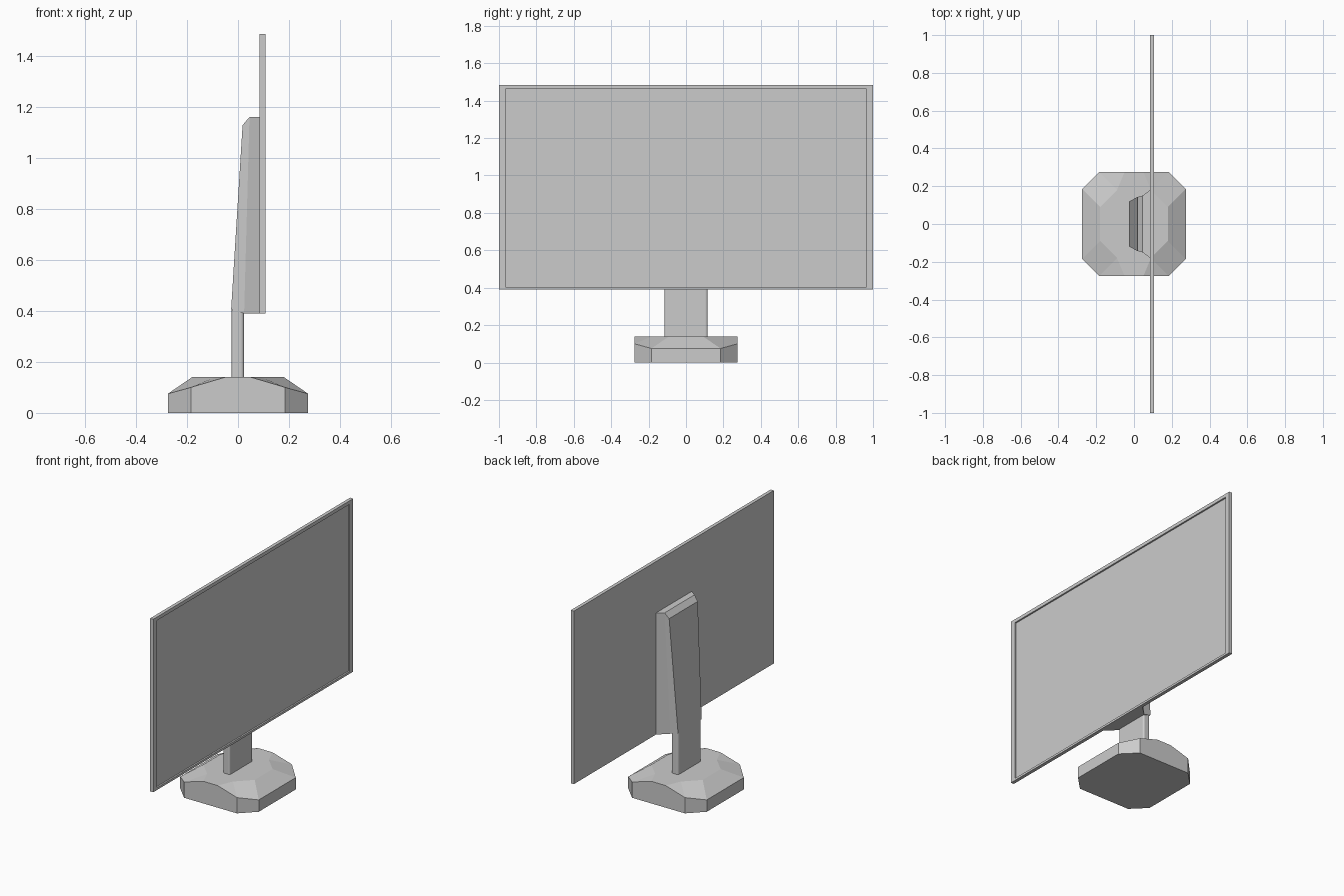
import bpy, bmesh

if "Cube" in bpy.data.objects:
    bpy.data.objects.remove(bpy.data.objects["Cube"])


def make(name, build):
    bm = bmesh.new()
    build(bm)
    bmesh.ops.recalc_face_normals(bm, faces=bm.faces)
    me = bpy.data.meshes.new(name)
    bm.to_mesh(me)
    bm.free()
    ob = bpy.data.objects.new(name, me)
    bpy.context.collection.objects.link(ob)
    return ob


def box(bm, x0, x1, y, z0, z1):
    r = bmesh.ops.create_cube(bm, size=1)
    for v in r["verts"]:
        v.co.x = x1 if v.co.x > 0 else x0
        v.co.y = y if v.co.y > 0 else -y
        v.co.z = z1 if v.co.z > 0 else z0
    return r["verts"]


# base: one quadrant of faces, repeated by mirroring
def base(bm):
    a, b, c, d = (.275, 0, .075), (.275, .185, .075), (.185, .275, .10), (.05, .275, .14)
    e, f, g, h = (.18, 0, .14), (.18, .09, .14), (.09, .18, .14), (0, .275, .14)
    low = lambda p: (p[0], p[1], 0)
    o, t = (0, 0, 0), (0, 0, .14)
    faces = [(low(a), low(b), b, a), (low(b), low(c), c, b),
             (low(c), low(h), h, d, c), (a, b, f, e), (b, c, g, f), (c, d, g),
             (t, e, f, g, d, h), (o, low(a), low(b), low(c), low(h))]
    for sx in (1, -1):
        for sy in (1, -1):
            for face in faces:
                bm.faces.new([bm.verts.new((x * sx, y * sy, z)) for x, y, z in face])
    bmesh.ops.remove_doubles(bm, verts=bm.verts, dist=1e-4)
    bmesh.ops.dissolve_limit(bm, angle_limit=.005, verts=bm.verts, edges=bm.edges)


make("base", base)


# neck: slab with rounded upright edges
def neck(bm):
    box(bm, -.026, .023, .115, .13, .405)
    up = [e for e in bm.edges if abs(e.verts[0].co.z - e.verts[1].co.z) > .1]
    bmesh.ops.bevel(bm, geom=up, offset=.012, segments=3, profile=.5, affect='EDGES')


make("neck", neck)


# rear bracket: tapered housing lofted between a lower and an upper section
def bracket(bm):
    def section(half):
        pts = half + [(x, -y, z) for x, y, z in reversed(half)]
        return [bm.verts.new(p) for p in pts]
    lo = section([(.086, .18, .39), (.024, .122, .39), (-.027, .118, .405)])
    hi = section([(.086, .18, 1.16), (.045, .15, 1.16), (.018, .143, 1.128)])
    for i in range(6):
        j = (i + 1) % 6
        bm.faces.new((lo[i], lo[j], hi[j], hi[i]))
    for s in (lo, hi):
        bm.faces.new((s[0], s[1], s[4], s[5]))
        bm.faces.new((s[1], s[2], s[3], s[4]))


make("rear_bracket", bracket)


# screen: thin panel with a narrow frame around a recessed display
def screen(bm):
    box(bm, .085, .107, 1.0, .39, 1.485)
    front = [f for f in bm.faces if f.calc_center_median().x > .1]
    bmesh.ops.inset_region(bm, faces=front, thickness=.02)
    for v in front[0].verts:
        v.co.y = .965 if v.co.y > 0 else -.965
        v.co.z = 1.463 if v.co.z > 1 else .404
    r = bmesh.ops.extrude_discrete_faces(bm, faces=front)
    for v in r["faces"][0].verts:
        v.co.x -= .01


make("screen", screen)
